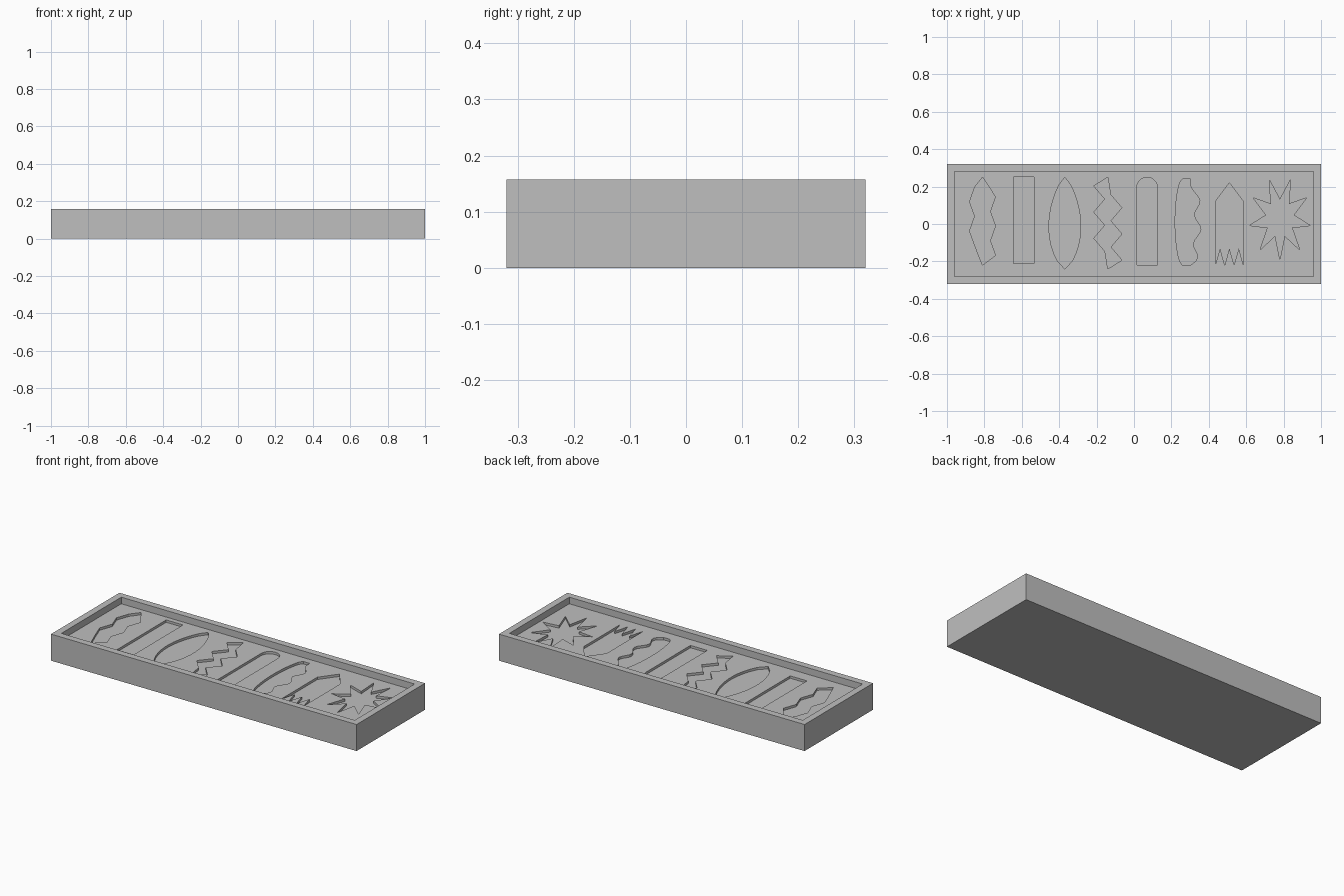
import bpy, bmesh, math

cube = bpy.data.objects.get("Cube")
if cube:
    bpy.data.objects.remove(cube, do_unlink=True)

LENGTH, WIDTH, HEIGHT = 2.0, 0.64, 0.157
RIM = 0.04
FLOOR = 0.118
ENGRAVE = 0.014

grey = bpy.data.materials.new("plain grey")
grey.use_nodes = True
colour = (0.52, 0.52, 0.52, 1)
grey.diffuse_color = colour
shader = next(n for n in grey.node_tree.nodes if n.type == 'BSDF_PRINCIPLED')
shader.inputs["Base Color"].default_value = colour


def make_object(name, bm):
    mesh = bpy.data.meshes.new(name)
    bmesh.ops.recalc_face_normals(bm, faces=bm.faces)
    bm.to_mesh(mesh)
    bm.free()
    mesh.materials.append(grey)
    obj = bpy.data.objects.new(name, mesh)
    bpy.context.collection.objects.link(obj)
    return obj


# Tray: a block whose top is inset and pushed down to the floor
def make_tray():
    bm = bmesh.new()
    bmesh.ops.create_cube(bm, size=1)
    for v in bm.verts:
        v.co.x *= LENGTH
        v.co.y *= WIDTH
        v.co.z = (v.co.z + 0.5) * HEIGHT
    top = max(bm.faces, key=lambda f: f.calc_center_median().z)
    bmesh.ops.inset_region(bm, faces=[top], thickness=RIM, use_even_offset=True)
    rim_edges = [e for e in top.edges]
    inner = [v for e in rim_edges for v in e.verts]
    result = bmesh.ops.extrude_discrete_faces(bm, faces=[top])
    bmesh.ops.translate(bm, verts=result["faces"][0].verts,
                        vec=(0, 0, FLOOR - HEIGHT))
    return make_object("tray", bm)


# Outline helpers, each giving a list of plan points
def zigzag(cx, half, bottom, top, teeth, swing):
    step = (top - bottom) / (teeth + 1)
    side = [(cx + swing * (1 if i % 2 else -1), bottom + step * i)
            for i in range(1, teeth + 1)]
    right = [(x + half, y - step / 3) for x, y in side]
    left = [(x - half, y + step / 3) for x, y in reversed(side)]
    return [(cx, bottom)] + right + [(cx, top)] + left


def lens(cx, half, bottom, top, count=12):
    right = []
    for i in range(1, count):
        t = i / count
        w = half * math.sin(math.pi * t ** 0.9) ** 0.7
        right.append((w, bottom + (top - bottom) * t))
    return ([(cx, bottom)] + [(cx + w, y) for w, y in right]
            + [(cx, top)] + [(cx - w, y) for w, y in reversed(right)])


def rounded_post(cx, half, bottom, top, count=10):
    arc = [math.pi * i / count for i in range(count + 1)]
    return ([(cx - half, bottom), (cx + half, bottom)]
            + [(cx + half * math.cos(a), top - half + half * math.sin(a)) for a in arc])


def wavy(cx, half, bottom, top, count=24):
    right, left = [], []
    for i in range(count + 1):
        t = i / count
        y = bottom + (top - bottom) * t
        w = half * (0.35 + 0.65 * math.sin(math.pi * t) ** 0.5)
        right.append((cx + w + 0.018 * math.sin(t * math.tau * 3), y))
        left.append((cx - w, y))
    return right + left[::-1]


def jagged_post(cx, half, bottom, top):
    teeth = [(cx + half * (i / 3 - 1), bottom + (0.09 if i % 2 else 0))
             for i in range(7)]
    return teeth + [(cx + half, top - 0.1), (cx, top), (cx - half, top - 0.1)]


def star(cx, cy, long, short, points):
    outline = []
    for i in range(points * 2):
        a = math.pi * i / points - math.pi / 2
        r = short if i % 2 else long
        outline.append((cx + 0.75 * r * math.cos(a), cy + r * math.sin(a)))
    return outline


shapes = [
    zigzag(-0.81, 0.055, -0.22, 0.25, 5, 0.014),
    [(-0.645, -0.21), (-0.535, -0.21), (-0.535, 0.25), (-0.645, 0.25)],
    lens(-0.37, 0.085, -0.24, 0.25),
    zigzag(-0.14, 0.045, -0.24, 0.25, 6, 0.03),
    rounded_post(0.07, 0.055, -0.22, 0.25),
    wavy(0.28, 0.06, -0.22, 0.24),
    jagged_post(0.51, 0.075, -0.22, 0.22),
    star(0.78, 0.03, 0.22, 0.1, 9),
]


# Engraved shapes: shallow prisms cut out of the tray floor
def make_cutter(outline):
    bm = bmesh.new()
    face = bm.faces.new([bm.verts.new((x, y, FLOOR - ENGRAVE)) for x, y in outline])
    solid = bmesh.ops.extrude_face_region(bm, geom=[face])
    raised = [g for g in solid["geom"] if isinstance(g, bmesh.types.BMVert)]
    bmesh.ops.translate(bm, verts=raised, vec=(0, 0, ENGRAVE * 2))
    cutter = make_object("shape_cutter", bm)
    cutter.hide_render = True
    return cutter


tray = make_tray()
bpy.context.view_layer.objects.active = tray
for outline in shapes:
    cutter = make_cutter(outline)
    cut = tray.modifiers.new("engraving", 'BOOLEAN')
    cut.operation = 'DIFFERENCE'
    cut.solver = 'EXACT'
    cut.object = cutter
    bpy.ops.object.modifier_apply(modifier=cut.name)
    bpy.data.objects.remove(cutter, do_unlink=True)
